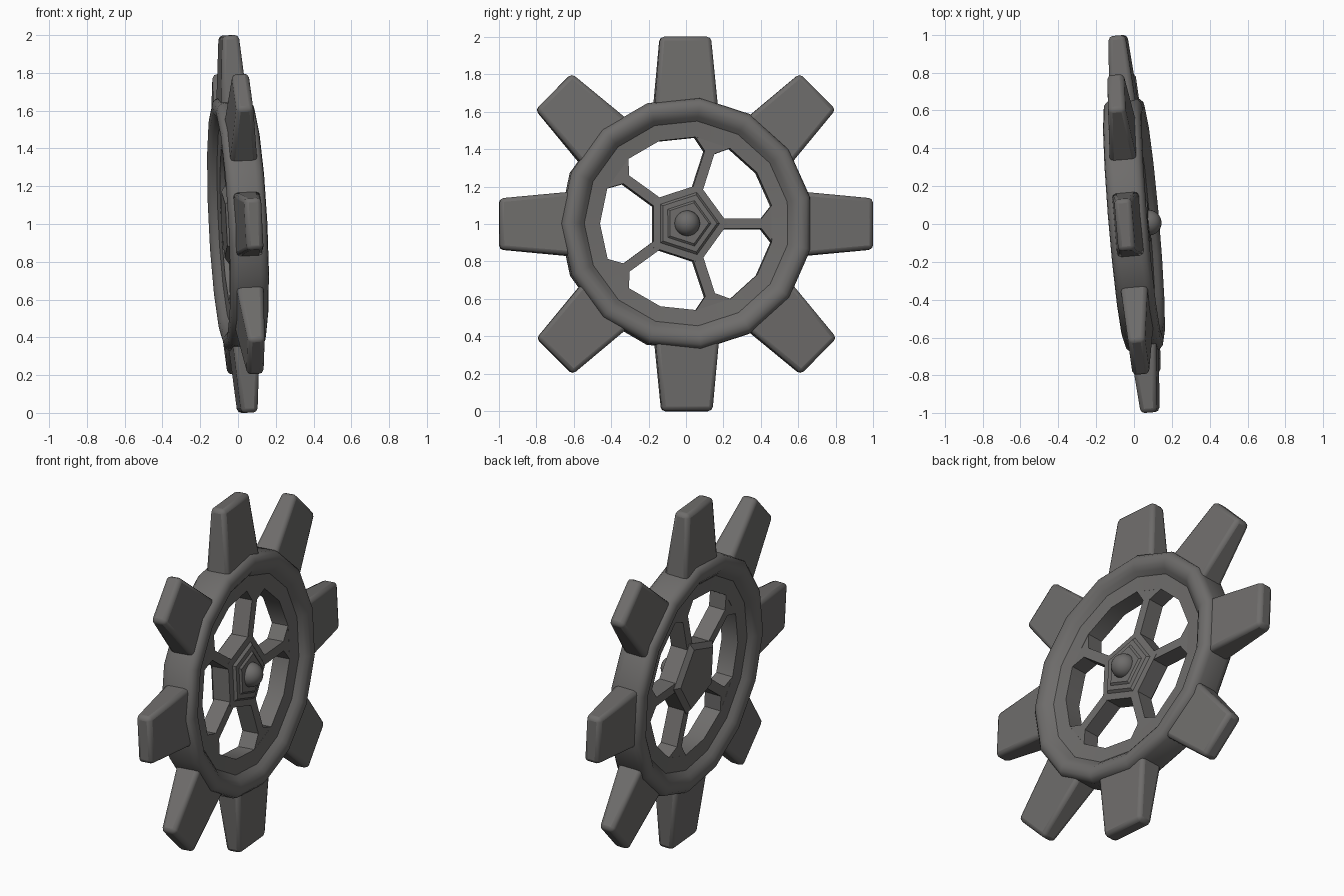
import bpy, bmesh, math
from mathutils import Matrix

if "Cube" in bpy.data.objects:
    bpy.data.objects.remove(bpy.data.objects["Cube"])

mat = bpy.data.materials.new("dark_grey_metal")
mat.diffuse_color = (0.155, 0.15, 0.146, 1)
mat.use_nodes = True
mat.node_tree.nodes["Principled BSDF"].inputs["Base Color"].default_value = mat.diffuse_color

# the whole wheel faces +x and leans slightly
TILT = (Matrix.Translation((0, 0, 1)) @ Matrix.Rotation(0.085, 4, 'Z')
        @ Matrix.Rotation(-0.05, 4, 'Y'))


def polar(r, t, x, a):
    """Radius r along direction a, sideways t, depth x."""
    return (x, r * math.cos(a) - t * math.sin(a), r * math.sin(a) + t * math.cos(a))


def finish(bm, name, bevel=0, smooth=35):
    bmesh.ops.recalc_face_normals(bm, faces=bm.faces[:])
    me = bpy.data.meshes.new(name)
    bm.to_mesh(me)
    bm.free()
    me.materials.append(mat)
    ob = bpy.data.objects.new(name, me)
    bpy.context.collection.objects.link(ob)
    ob.matrix_world = TILT
    if bevel:
        m = ob.modifiers.new("bevel", 'BEVEL')
        m.width, m.segments, m.limit_method = bevel, 2, 'ANGLE'
    bpy.ops.object.select_all(action='DESELECT')
    ob.select_set(True)
    bpy.context.view_layer.objects.active = ob
    bpy.ops.object.shade_smooth_by_angle(angle=math.radians(smooth))
    return ob


def lathe(bm, profile, n, start, closed):
    """Spin (radius, depth) points round the x axis in n flat sides."""
    rings = [[bm.verts.new(polar(r, 0, x, start + 2 * math.pi * i / n)) for i in range(n)]
             for r, x in profile]
    pairs = list(zip(rings, rings[1:]))
    if closed:
        pairs.append((rings[-1], rings[0]))
    else:
        bm.faces.new(rings[0])
        bm.faces.new(rings[-1])
    for a, b in pairs:
        for i in range(n):
            j = (i + 1) % n
            bm.faces.new((a[i], a[j], b[j], b[i]))


# rim: rounded bead on both sides with a thinner inner web
side = [(0.676, 0.055), (0.67, 0.08), (0.652, 0.097), (0.625, 0.103),
        (0.595, 0.097), (0.572, 0.08), (0.55, 0.058), (0.465, 0.05)]
bm = bmesh.new()
lathe(bm, side + [(r, -x) for r, x in reversed(side)], 15, math.radians(12), True)
finish(bm, "rim")

# teeth: tapered blocks
for k in range(8):
    a = k * math.pi / 4
    bm = bmesh.new()
    rows = [[bm.verts.new(polar(r, s * w, t * d, a)) for s, t in ((1, 1), (-1, 1), (-1, -1), (1, -1))]
            for r, w, d in ((0.60, 0.172, 0.074), (1.0, 0.136, 0.044))]
    bm.faces.new(rows[0])
    bm.faces.new(rows[1])
    for i in range(4):
        j = (i + 1) % 4
        bm.faces.new((rows[0][i], rows[0][j], rows[1][j], rows[1][i]))
    finish(bm, "tooth_%d" % (k + 1), 0.022)

# spokes: straight bars flaring out where they meet the rim
half = [(0.15, 0.028), (0.40, 0.027), (0.455, 0.097), (0.51, 0.1)]
outline = half + [(r, -t) for r, t in reversed(half)]
for k in range(5):
    a = k * math.tau / 5
    bm = bmesh.new()
    f = bm.faces.new([bm.verts.new(polar(r, t, -0.0495, a)) for r, t in outline])
    ext = bmesh.ops.extrude_face_region(bm, geom=[f])
    bmesh.ops.translate(bm, vec=(0.099, 0, 0),
                        verts=[v for v in ext["geom"] if isinstance(v, bmesh.types.BMVert)])
    finish(bm, "spoke_%d" % (k + 1), smooth=20)

# five-sided stepped hub
bm = bmesh.new()
lathe(bm, [(0.185, -0.075), (0.22, -0.052), (0.22, 0.05), (0.175, 0.054),
           (0.16, 0.068), (0.128, 0.07), (0.115, 0.08)], 5, 0, False)
finish(bm, "hub", smooth=20)

# round cap on the hub
bm = bmesh.new()
bmesh.ops.create_uvsphere(bm, u_segments=24, v_segments=14, radius=0.068,
                          matrix=Matrix.Translation((0.078, 0, 0)))
finish(bm, "hub_cap")
